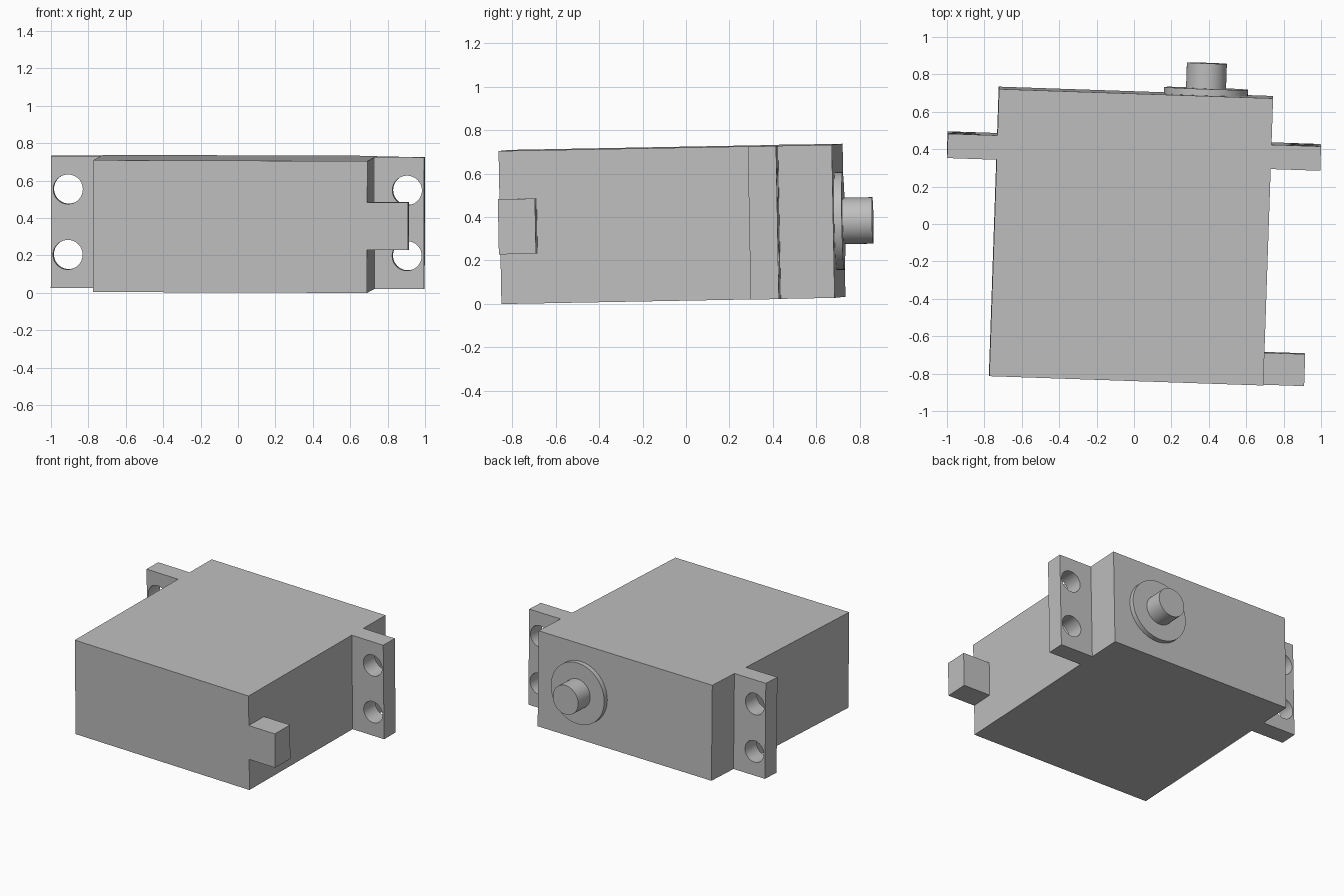
import bpy, bmesh, math
from mathutils import Matrix, Vector, Euler

cube = bpy.data.objects.get("Cube")
if cube:
    bpy.data.objects.remove(cube, do_unlink=True)

# Single plain material
GREY = (0.52, 0.52, 0.52, 1)
mat = bpy.data.materials.new("plain grey")
mat.use_nodes = True
mat.diffuse_color = GREY
mat.node_tree.nodes["Principled BSDF"].inputs["Base Color"].default_value = GREY

# Slight tilt of the whole unit, about the centre of the case
PLACE = Matrix.Translation((-0.016, -0.0645, 0.368)) @ Euler((0.0185, 0.0035, -0.034)).to_matrix().to_4x4()
W, D, H = 0.733, 0.768, 0.3525            # case half sizes


def finish(name, bm, smooth=False):
    bmesh.ops.recalc_face_normals(bm, faces=bm.faces)
    me = bpy.data.meshes.new(name)
    bm.to_mesh(me)
    bm.free()
    me.materials.append(mat)
    ob = bpy.data.objects.new(name, me)
    bpy.context.collection.objects.link(ob)
    ob.matrix_world = PLACE
    if smooth:
        bpy.ops.object.select_all(action='DESELECT')
        ob.select_set(True)
        bpy.context.view_layer.objects.active = ob
        bpy.ops.object.shade_smooth_by_angle(angle=math.radians(30))
    return ob


def prism(name, outline, z0, z1):
    bm = bmesh.new()
    face = bm.faces.new([bm.verts.new((x, y, z0)) for x, y in outline])
    ext = bmesh.ops.extrude_face_region(bm, geom=[face])
    verts = [v for v in ext["geom"] if isinstance(v, bmesh.types.BMVert)]
    bmesh.ops.translate(bm, verts=verts, vec=(0, 0, z1 - z0))
    return finish(name, bm)


def add_cylinder(bm, x, z, radius, y0, y1):
    m = Matrix.Translation((x, (y0 + y1) / 2, z)) @ Matrix.Rotation(math.pi / 2, 4, 'X')
    bmesh.ops.create_cone(bm, cap_ends=True, segments=48, radius1=radius,
                          radius2=radius, depth=y1 - y0, matrix=m)


# Case with a mounting ear on each side
EAR_X, EAR_FRONT, EAR_BACK = 0.998, 0.39, 0.52
right_half = [(W, -D), (W, EAR_FRONT), (EAR_X, EAR_FRONT), (EAR_X, EAR_BACK), (W, EAR_BACK), (W, D)]
left_half = [(-x, y) for x, y in reversed(right_half)]
case = prism("case", right_half + left_half, -H, H)

# Screw holes through the ears
bm = bmesh.new()
for sx in (-1, 1):
    for sz in (-1, 1):
        add_cylinder(bm, sx * 0.907, sz * 0.175, 0.079, EAR_FRONT - 0.1, EAR_BACK + 0.1)
cutter = finish("screw_hole_cutter", bm, smooth=True)
cutter.hide_render = True
cutter.hide_set(True)
mod = case.modifiers.new("screw holes", 'BOOLEAN')
mod.operation = 'DIFFERENCE'
mod.solver = 'EXACT'
mod.object = cutter

# Cable outlet at the front corner
prism("cable_outlet", [(W, -D), (0.952, -D), (0.952, -0.597), (W, -0.597)], -0.123, 0.131)

# Output shaft and its collar on the back
for name, radius, y0, y1 in (("shaft_collar", 0.225, D, 0.803), ("output_shaft", 0.107, 0.803, 0.938)):
    bm = bmesh.new()
    add_cylinder(bm, 0.374, 0, radius, y0, y1)
    finish(name, bm, smooth=True)
